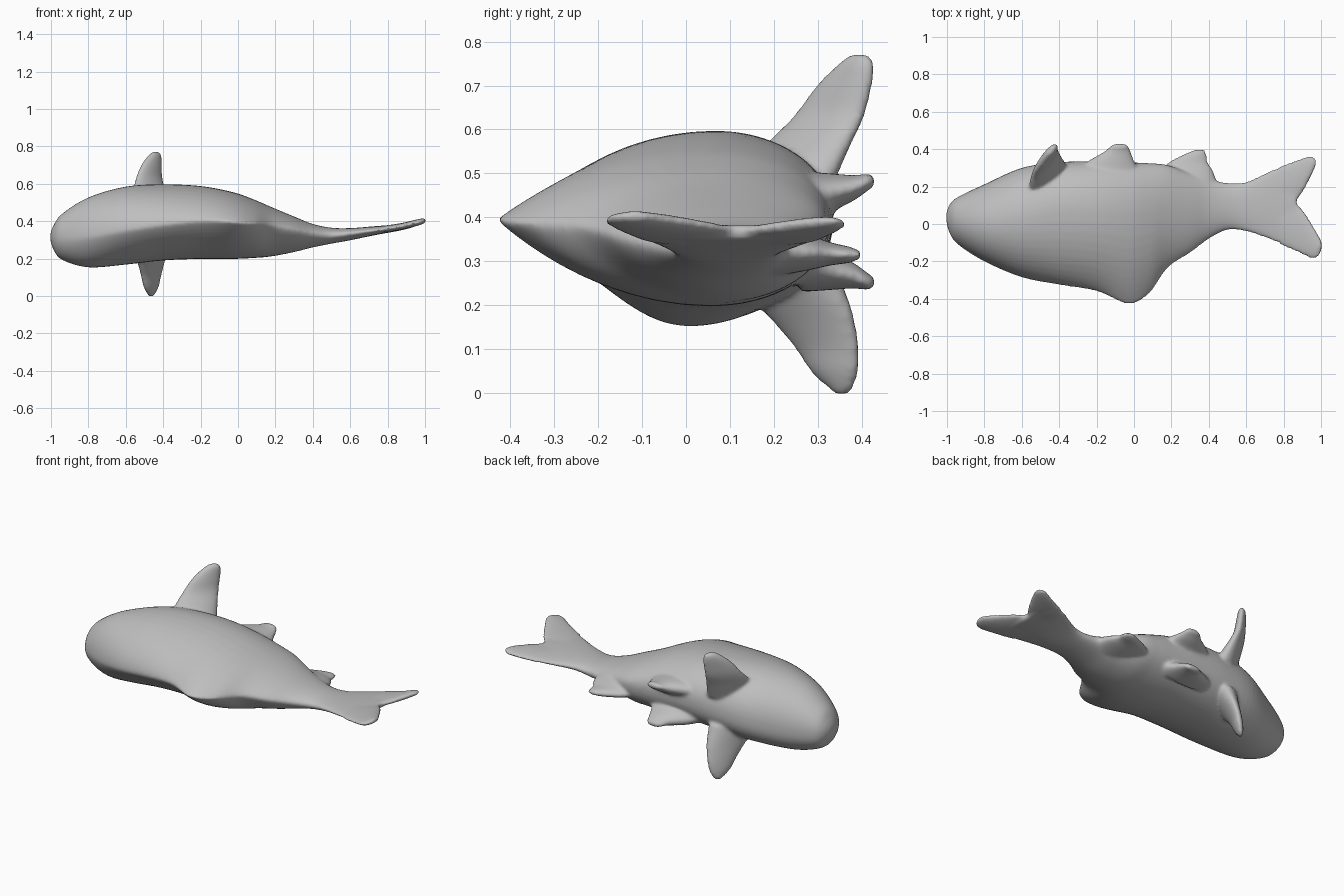
import bpy, bmesh, math
from mathutils import Vector

cube = bpy.data.objects.get("Cube")
if cube:
    bpy.data.objects.remove(cube, do_unlink=True)

grey = bpy.data.materials.new("plain_grey")
grey.use_nodes = True
colour = (0.52, 0.52, 0.52, 1)
grey.diffuse_color = colour
bsdf = grey.node_tree.nodes["Principled BSDF"]
bsdf.inputs["Base Color"].default_value = colour
bsdf.inputs["Roughness"].default_value = 0.7

SIDES = 48


def resample(rows, steps=5):
    """Catmull-Rom interpolation between rows of numbers."""
    out = []
    for i in range(len(rows) - 1):
        p0, p1 = rows[max(i - 1, 0)], rows[i]
        p2, p3 = rows[i + 1], rows[min(i + 2, len(rows) - 1)]
        for k in range(steps):
            t = k / steps
            out.append([0.5 * (2 * b + (c - a) * t + (2 * a - 5 * b + 4 * c - d) * t * t
                               + (3 * b - a - 3 * c + d) * t ** 3)
                        for a, b, c, d in zip(p0, p1, p2, p3)])
    out.append(list(rows[-1]))
    return out


def skin(bm, rings):
    """Bridge closed rings and cap both ends."""
    loops = [[bm.verts.new(p) for p in ring] for ring in rings]
    for a, b in zip(loops, loops[1:]):
        for i in range(SIDES):
            j = (i + 1) % SIDES
            bm.faces.new((a[i], a[j], b[j], b[i]))
    bm.faces.new(loops[0][::-1])
    bm.faces.new(loops[-1])


def hull(bm, rows):
    """Sections along x: x, y_low, y_high, z_edge, z_bottom, z_top,
    peak position across the width, sharpness of the back below and above."""
    rings = []
    for x, lo, hi, edge, bottom, top, peak, sharp_low, sharp_up in resample(rows):
        ring = []
        mid = lo + (hi - lo) * peak
        for i in range(SIDES):
            a = 2 * math.pi * i / SIDES
            c, s = math.cos(a), math.sin(a)
            power = 0.9 if c > 0 else (sharp_up if s > 0 else sharp_low)
            height = (top - edge) if s > 0 else (bottom - edge)
            y = mid + c * ((hi - mid) if c > 0 else (mid - lo))
            ring.append((x, y, edge + height * abs(s) ** power))
        rings.append(ring)
    skin(bm, rings)


def plate(bm, rows):
    """Thin fin along x: x, y_low, y_high, z, half thickness."""
    hull(bm, [(x, lo, hi, z, z - t, z + t, 0.5, 1, 1) for x, lo, hi, z, t in rows])


def fin(bm, rows, wide, thin):
    """Fin along its own path: centre x, y, z, half width, half thickness."""
    w, t = Vector(wide).normalized(), Vector(thin).normalized()
    rings = []
    for x, y, z, hw, ht in resample(rows):
        rings.append([Vector((x, y, z)) + w * hw * math.cos(a) + t * ht * math.sin(a)
                      for a in (2 * math.pi * i / SIDES for i in range(SIDES))])
    skin(bm, rings)


bm = bmesh.new()

# Body from snout to tail fork, with the back drawn out into a fin
hull(bm, [
    (-1.003, 0.01, 0.06, 0.315, 0.295, 0.335, 0.5, 1, 1),
    (-0.985, -0.05, 0.105, 0.31, 0.245, 0.38, 0.5, 1, 1),
    (-0.94, -0.11, 0.145, 0.305, 0.193, 0.44, 0.5, 1.2, 1),
    (-0.80, -0.20, 0.212, 0.315, 0.153, 0.527, 0.5, 1.5, 1),
    (-0.60, -0.285, 0.30, 0.35, 0.168, 0.585, 0.55, 1.6, 1.1),
    (-0.40, -0.325, 0.33, 0.38, 0.19, 0.597, 0.6, 1.6, 1.2),
    (-0.20, -0.36, 0.335, 0.40, 0.198, 0.588, 0.61, 1.7, 1.5),
    (-0.03, -0.43, 0.33, 0.395, 0.198, 0.556, 0.64, 1.9, 1.9),
    (0.08, -0.375, 0.325, 0.387, 0.203, 0.518, 0.62, 1.8, 1.8),
    (0.18, -0.235, 0.315, 0.377, 0.212, 0.475, 0.57, 1.5, 1.5),
    (0.30, -0.155, 0.27, 0.355, 0.235, 0.425, 0.55, 1.4, 1.4),
    (0.40, -0.08, 0.24, 0.335, 0.26, 0.385, 0.5, 1.2, 1.2),
    (0.50, -0.032, 0.22, 0.325, 0.28, 0.365, 0.5, 1, 1),
    (0.60, -0.04, 0.225, 0.335, 0.298, 0.363, 0.5, 1, 1),
    (0.73, -0.085, 0.285, 0.35, 0.325, 0.373, 0.5, 1, 1),
    (0.87, -0.145, 0.345, 0.368, 0.350, 0.384, 0.5, 1, 1),
])

# Two lobes of the tail fin
plate(bm, [(0.78, 0.08, 0.31, 0.356, 0.02), (0.88, 0.14, 0.345, 0.371, 0.018),
           (0.94, 0.24, 0.365, 0.385, 0.016), (0.972, 0.31, 0.348, 0.392, 0.010)])
plate(bm, [(0.78, -0.11, 0.13, 0.356, 0.02), (0.88, -0.155, 0.10, 0.373, 0.018),
           (0.94, -0.182, 0.02, 0.388, 0.018), (0.98, -0.18, -0.05, 0.398, 0.016),
           (1.005, -0.14, -0.09, 0.404, 0.010)])

# Pair of side fins behind the head
fin(bm, [(-0.45, 0.22, 0.46, 0.13, 0.07), (-0.472, 0.275, 0.56, 0.122, 0.048),
         (-0.475, 0.325, 0.63, 0.102, 0.034), (-0.462, 0.360, 0.70, 0.080, 0.028),
         (-0.446, 0.387, 0.75, 0.05, 0.022), (-0.44, 0.395, 0.772, 0.022, 0.012)],
    (0.65, 0.76, 0), (0.76, -0.65, 0))
fin(bm, [(-0.46, 0.22, 0.30, 0.13, 0.07), (-0.465, 0.270, 0.20, 0.122, 0.046),
         (-0.465, 0.298, 0.15, 0.104, 0.036), (-0.465, 0.322, 0.10, 0.085, 0.029),
         (-0.465, 0.338, 0.05, 0.064, 0.025), (-0.465, 0.352, 0.01, 0.032, 0.015),
         (-0.465, 0.354, -0.004, 0.014, 0.008)],
    (0.55, 0.83, 0), (0.83, -0.55, 0))

# Pair of small belly fins
for z_root, z_mid, z_tip in ((0.43, 0.455, 0.481), (0.305, 0.28, 0.253)):
    fin(bm, [(-0.14, 0.26, z_root, 0.19, 0.075), (-0.125, 0.33, z_mid, 0.13, 0.045),
             (-0.09, 0.385, (z_mid + z_tip) / 2, 0.073, 0.028),
             (-0.078, 0.415, z_tip, 0.05, 0.019), (-0.076, 0.43, z_tip, 0.028, 0.010)],
        (1, 0, 0), (0, 0, 1))

# Single rear fin under the tail
fin(bm, [(0.28, 0.20, 0.325, 0.17, 0.06), (0.285, 0.28, 0.32, 0.14, 0.04),
         (0.29, 0.33, 0.317, 0.105, 0.026), (0.325, 0.37, 0.315, 0.064, 0.019),
         (0.348, 0.396, 0.315, 0.03, 0.010)],
    (1, 0, 0), (0, 0, 1))

bmesh.ops.recalc_face_normals(bm, faces=bm.faces[:])
mesh = bpy.data.meshes.new("fish")
bm.to_mesh(mesh)
bm.free()
mesh.materials.append(grey)
fish = bpy.data.objects.new("fish", mesh)
bpy.context.collection.objects.link(fish)
for poly in mesh.polygons:
    poly.use_smooth = True

# Fuse the parts into one skin and soften the joins
remesh = fish.modifiers.new("fuse", 'REMESH')
remesh.mode = 'VOXEL'
remesh.voxel_size = 0.009
remesh.use_smooth_shade = True
soften = fish.modifiers.new("soften", 'SMOOTH')
soften.factor = 0.5
soften.iterations = 8
